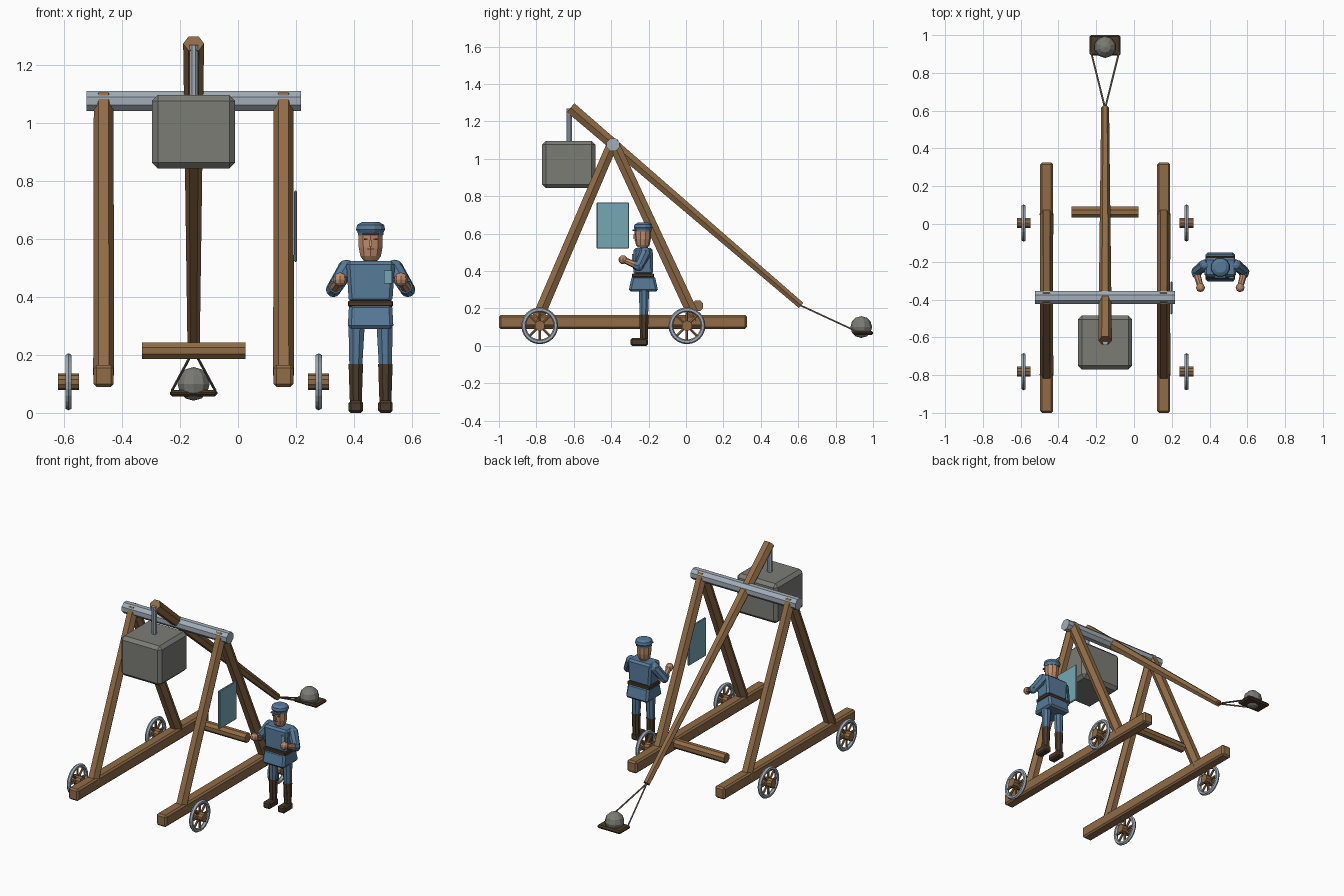
import bpy, bmesh, math
from mathutils import Vector, Matrix

if "Cube" in bpy.data.objects:
    bpy.data.objects.remove(bpy.data.objects["Cube"])


def mat(name, r, g, b):
    m = bpy.data.materials.new(name)
    m.diffuse_color = (r, g, b, 1)
    m.use_nodes = True
    m.node_tree.nodes["Principled BSDF"].inputs["Base Color"].default_value = m.diffuse_color
    return m


WOOD = mat("oak_wood", .28, .15, .062)
STEEL = mat("steel", .36, .42, .48)
STONE = mat("stone", .2, .2, .18)
BLUE = mat("blue_cloth", .095, .195, .32)
SKIN = mat("skin", .51, .26, .145)
TEAL = mat("teal_glass", .18, .39, .46)
LEATHER = mat("dark_leather", .07, .044, .023)
ROPE = mat("rope", .25, .2, .13)


def finish(bm, name, m, bevel=0):
    bmesh.ops.recalc_face_normals(bm, faces=bm.faces)
    me = bpy.data.meshes.new(name)
    bm.to_mesh(me)
    bm.free()
    ob = bpy.data.objects.new(name, me)
    bpy.context.collection.objects.link(ob)
    me.materials.append(m)
    if bevel:
        b = ob.modifiers.new("bevel", 'BEVEL')
        b.width, b.segments = bevel, 1
    return ob


def beam(name, a, b, r1, r2, m, sides=6, phase=0.0):
    """Straight pole from a to b, tapering from r1 to r2."""
    a, b = Vector(a), Vector(b)
    w = (b - a).normalized()
    ref = Vector((0, 0, 1)) if abs(w.x) > .95 else Vector((1, 0, 0))
    v = (ref - w * ref.dot(w)).normalized()
    rot = Matrix((v.cross(w), v, w)).transposed().to_4x4()
    bm = bmesh.new()
    bmesh.ops.create_cone(bm, cap_ends=True, segments=sides, radius1=r1, radius2=r2, depth=(b - a).length,
                          matrix=Matrix.Translation((a + b) / 2) @ rot @ Matrix.Rotation(phase, 4, 'Z'))
    return finish(bm, name, m)


def box(name, c, size, m, bevel=0.0, top=(1, 1)):
    """Box with an optional scale of its top face."""
    bm = bmesh.new()
    bmesh.ops.create_cube(bm, size=1)
    for v in bm.verts:
        s = top if v.co.z > 0 else (1, 1)
        v.co = Vector((c[0] + v.co.x * size[0] * s[0], c[1] + v.co.y * size[1] * s[1], c[2] + v.co.z * size[2]))
    return finish(bm, name, m, bevel)


def lathe(name, c, prof, m, sides=10, sy=1.0):
    """Stack of rings (radius, z) around a vertical axis."""
    bm = bmesh.new()
    rings = []
    for r, z in prof:
        rings.append([bm.verts.new((c[0] + r * math.cos(t), c[1] + sy * r * math.sin(t), z))
                      for t in (2 * math.pi * (i + .5) / sides for i in range(sides))])
    for lo, hi in zip(rings, rings[1:]):
        for i in range(sides):
            j = (i + 1) % sides
            bm.faces.new((lo[i], lo[j], hi[j], hi[i]))
    bm.faces.new(rings[0])
    bm.faces.new(rings[-1])
    return finish(bm, name, m)


def ball(name, c, r, m, u=10, v=6):
    bm = bmesh.new()
    bmesh.ops.create_uvsphere(bm, u_segments=u, v_segments=v, radius=r, matrix=Matrix.Translation(c))
    return finish(bm, name, m)


def rim(name, c, R, r, m, n=24, k=6):
    """Ring standing in the yz plane."""
    bm = bmesh.new()
    g = []
    for i in range(n):
        t = 2 * math.pi * i / n
        g.append([])
        for j in range(k):
            p = 2 * math.pi * j / k
            d = R + r * math.cos(p)
            g[-1].append(bm.verts.new((c[0] + r * math.sin(p), c[1] + d * math.cos(t), c[2] + d * math.sin(t))))
    for i in range(n):
        for j in range(k):
            a, b = g[i], g[(i + 1) % n]
            bm.faces.new((a[j], b[j], b[(j + 1) % k], a[(j + 1) % k]))
    return finish(bm, name, m)


CX = -.153  # centre line of the engine

# Frame: skids, A-frame legs, wheels
for side, s in (("left", -1), ("right", 1)):
    x = CX + s * .31
    box(side + "_skid", (x, -.3375, .1275), (.069, 1.325, .075), WOOD, .01)
    beam(side + "_front_leg", (x, -.80, .13), (x, -.388, 1.092), .036, .034, WOOD)
    beam(side + "_back_leg", (x, .055, .13), (x, -.392, 1.092), .036, .034, WOOD)
    for end, y in (("front", -.782), ("back", .005)):
        wx, n = CX + s * .431, side + "_" + end
        rim(n + "_wheel_rim", (wx, y, .107), .086, .0125, STEEL)
        beam(n + "_wheel_hub", (wx - .036, y, .107), (wx + .036, y, .107), .028, .028, WOOD, 10)
        for i in range(8):
            t = math.pi * i / 4
            beam(n + "_spoke", (wx, y, .107), (wx, y + .085 * math.cos(t), .107 + .085 * math.sin(t)),
                 .0075, .0075, WOOD)

# Axle, lower cross bar, throwing arm
beam("axle", (CX - .37, -.39, 1.075), (CX + .37, -.39, 1.075), .037, .037, STEEL, 8, math.pi / 8)
beam("cross_bar", (CX - .178, .063, .214), (CX + .178, .063, .214), .031, .031, WOOD, 8, math.pi / 8)
beam("throwing_arm", (CX, -.617, 1.273), (CX, .615, .216), .036, .021, WOOD)

# Counterweight and its hanger
box("counterweight", (CX, -.627, .969), (.287, .285, .252), STONE, .02)
beam("hanger", (CX, -.625, 1.08), (CX, -.625, 1.268), .016, .016, STEEL, 8, math.pi / 8)

# Sling with pouch and shot
for s in (-1, 1):
    beam("sling_rope", (CX, .612, .216), (CX + s * .074, .91, .078), .005, .005, ROPE)
box("sling_pouch", (CX, .946, .068), (.164, .108, .022), LEATHER, .008)
ball("stone_shot", (CX, .937, .1), .058, STONE)

# Glass panel beside the frame
box("glass_panel", (.198, -.391, .643), (.011, .174, .246), TEAL, .004)

# Operator: legs and boots
PX, PY = .457, -.225
for s in (-1, 1):
    x = PX + s * .051
    beam("trouser_leg", (x, PY, .16), (x - s * .003, PY, .32), .024, .031, BLUE, 8, math.pi / 8)
    beam("boot_shaft", (x, PY, .03), (x, PY, .168), .022, .027, LEATHER, 8, math.pi / 8)
    box("boot_foot", (x, -.25, .021), (.05, .092, .042), LEATHER, .008)

# Operator: tunic, belt, badge
box("tunic_skirt", (PX, -.228, .332), (.158, .16, .086), BLUE, .012, (.94, .76))
box("belt", (PX, -.229, .376), (.156, .118, .021), LEATHER, .004)
box("tunic_chest", (PX, -.229, .452), (.15, .106, .142), BLUE, .012, (1.12, .96))
box("chest_badge", (PX + .06, -.284, .468), (.026, .009, .044), TEAL)

# Operator: sleeves, forearms, hands
for s in (-1, 1):
    shoulder, elbow = (PX + s * .083, -.218, .497), (PX + s * .128, -.252, .425)
    wrist = (PX + s * .107, -.325, .455)
    ball("shoulder", shoulder, .031, BLUE, 8, 6)
    beam("upper_sleeve", shoulder, elbow, .031, .026, BLUE, 8)
    ball("elbow", elbow, .026, BLUE, 8, 6)
    mid = tuple(e + .3 * (w - e) for e, w in zip(elbow, wrist))
    beam("sleeve_cuff", elbow, mid, .026, .024, BLUE, 8)
    beam("forearm", elbow, wrist, .02, .016, SKIN, 8)
    ball("hand", (wrist[0] - s * .002, -.337, .46), .024, SKIN, 8, 6)

# Operator: head, face and cap
lathe("neck", (PX, PY), [(.024, .51), (.024, .54)], SKIN, 8)
lathe("head", (PX, -.231), [(.026, .525), (.037, .54), (.043, .57), (.044, .622), (.036, .636)], SKIN)
box("nose", (PX, -.276, .585), (.01, .014, .022), SKIN, 0, (.6, .5))
for s in (-1, 1):
    box("eye", (PX + s * .017, -.272, .598), (.013, .006, .006), LEATHER)
box("mouth", (PX, -.272, .565), (.02, .006, .004), LEATHER)
lathe("cap", (PX, -.229), [(.045, .612), (.046, .622), (.052, .632), (.048, .648), (.03, .658)], BLUE, 12)
box("cap_peak", (PX, -.276, .617), (.06, .022, .007), BLUE, .002)
